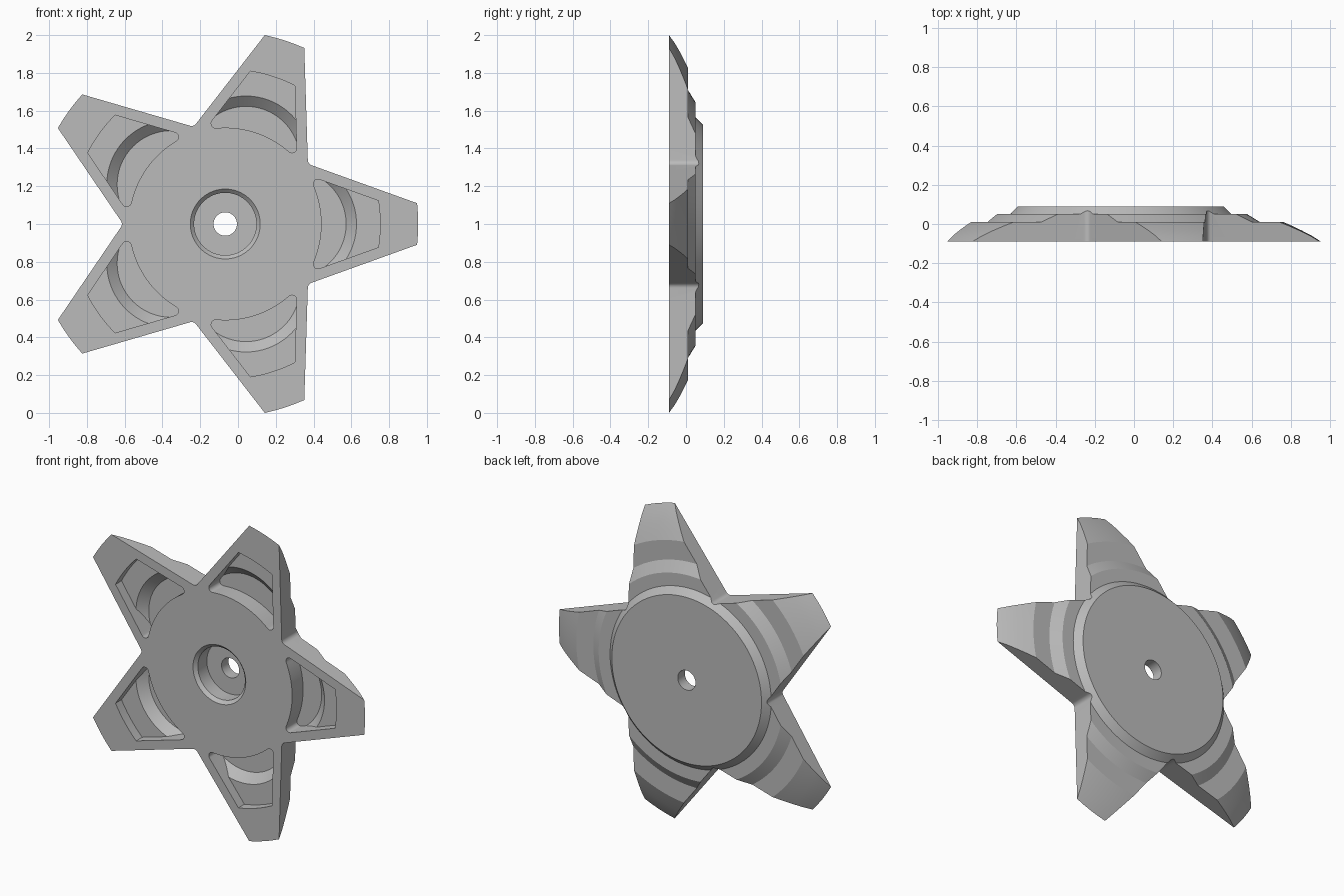
import bpy, bmesh
from math import sin, cos, tan, atan, atan2, sqrt, radians, pi
from mathutils import Vector

if "Cube" in bpy.data.objects:
    bpy.data.objects.remove(bpy.data.objects["Cube"])

CX, CZ = -0.0675, 1.0      # hub axis, which runs along y
ARMS = 5
STEP = 2 * pi / ARMS
TAPER = 0.36               # arm edges narrow by this slope
LEAN = atan(TAPER)


def finish(name, bm):
    bmesh.ops.recalc_face_normals(bm, faces=bm.faces)
    mesh = bpy.data.meshes.new(name)
    bm.to_mesh(mesh)
    bm.free()
    obj = bpy.data.objects.new(name, mesh)
    bpy.context.collection.objects.link(obj)
    return obj


def world(u, v, angle, y):
    """Point at u along and v across an arm pointing at the angle."""
    return Vector((CX + u * cos(angle) - v * sin(angle), y,
                   CZ + u * sin(angle) + v * cos(angle)))


def prism(name, outline, angle=0, y0=-0.3, y1=0.3):
    bm = bmesh.new()
    face = bm.faces.new([bm.verts.new(world(u, v, angle, y0)) for u, v in outline])
    top = bmesh.ops.extrude_face_region(bm, geom=[face])["geom"]
    bmesh.ops.translate(bm, vec=(0, y1 - y0, 0),
                        verts=[g for g in top if isinstance(g, bmesh.types.BMVert)])
    return finish(name, bm)


def lathe(name, profile, offset=0, angle=0, steps=120):
    """Revolve (radius, y) points round an axis set off along an arm."""
    bm = bmesh.new()
    centre = world(offset, 0, angle, 0)
    verts = [bm.verts.new(centre + Vector((r, y, 0))) for r, y in profile]
    edges = [bm.edges.new(pair) for pair in zip(verts, verts[1:])]
    bmesh.ops.spin(bm, geom=verts + edges, cent=centre, axis=(0, 1, 0),
                   angle=2 * pi, steps=steps)
    bmesh.ops.remove_doubles(bm, verts=bm.verts, dist=1e-5)
    return finish(name, bm)


def boolean(obj, tool, operation):
    mod = obj.modifiers.new("cut", "BOOLEAN")
    mod.operation, mod.object, mod.solver = operation, tool, "EXACT"
    bpy.context.view_layer.update()
    graph = bpy.context.evaluated_depsgraph_get()
    mesh = bpy.data.meshes.new_from_object(obj.evaluated_get(graph))
    obj.modifiers.clear()
    obj.data = mesh
    bpy.data.objects.remove(tool)


def arc(cu, cv, r, a0, a1, n):
    return [(cu + r * cos(a0 + (a1 - a0) * i / n), cv + r * sin(a0 + (a1 - a0) * i / n))
            for i in range(n + 1)]


# Star outline: tapered arms with filleted valleys
def edge_half_width(u):
    return 0.11 + TAPER * (1.0155 - u)


half = STEP / 2
valley_u = edge_half_width(0) / (TAPER + tan(half))
fillet = 0.03
fillet_dist = valley_u / cos(half) + fillet / sin(half + LEAN)
sweep = pi / 2 - half - LEAN
star = []
for k in range(ARMS):
    a = k * STEP
    for side in (-1, 1):
        u, v = 1.1, side * edge_half_width(1.1)
        star.append((u * cos(a) - v * sin(a), u * sin(a) + v * cos(a)))
    b = a + half
    star += arc(fillet_dist * cos(b), fillet_dist * sin(b), fillet,
                b + pi + sweep, b + pi - sweep, 8)

# Stepped turned body trimmed to the star
body = lathe("star_wheel", [(0, -0.09), (1.0215, -0.09), (0.975, -0.06), (0.925, -0.034),
                            (0.875, -0.01), (0.83, 0.01), (0.71, 0.01), (0.645, 0.05),
                            (0.565, 0.05), (0.525, 0.09), (0, 0.09)])
boolean(body, prism("star_cutter", star), "INTERSECT")

# Counterbored centre hole with a chamfered rim
boolean(body, lathe("bore_cutter", [(0, -0.2), (0.205, -0.2), (0.205, -0.11), (0.165, -0.07),
                                    (0.165, 0.02), (0.062, 0.02), (0.062, 0.2), (0, 0.2)]),
        "DIFFERENCE")

# Pocket outline: hub arc, rounded corners, tapered sides, outer arc
R_IN, R_OUT, ROUND = 0.51, 0.82, 0.025
side0 = 0.12 + TAPER * R_OUT


def meet(radius, height):
    """Where the side line crosses a circle round the hub."""
    qa, qb, qc = 1 + TAPER ** 2, -2 * TAPER * height, height ** 2 - radius ** 2
    u = (-qb + sqrt(qb * qb - 4 * qa * qc)) / (2 * qa)
    return u, height - TAPER * u


ou, ov = meet(R_OUT, side0)
fu, fv = meet(R_IN + ROUND, side0 - ROUND / cos(LEAN))
turn = atan2(fv, fu)
upper = arc(0, 0, R_OUT, 0, atan2(ov, ou), 5)
upper += arc(fu, fv, ROUND, pi / 2 - LEAN, pi + turn, 10)
upper += arc(0, 0, R_IN, turn, 0, 10)[1:]
pocket = upper + [(u, -v) for u, v in upper[-2:0:-1]]

# One stepped pocket in the front of each arm
for k in range(ARMS):
    cutter = lathe("pocket_cutter", [(0, -0.2), (0.9, -0.2), (0.9, -0.03), (0.34, -0.03),
                                     (0.285, 0.02), (0, 0.02)], 0.355, k * STEP, 96)
    boolean(cutter, prism("pocket_outline", pocket, k * STEP), "INTERSECT")
    boolean(body, cutter, "DIFFERENCE")

# Single grey metal
grey = bpy.data.materials.new("plain_grey")
grey.use_nodes = True
colour = (0.5, 0.5, 0.5, 1)
grey.diffuse_color = colour
grey.node_tree.nodes["Principled BSDF"].inputs["Base Color"].default_value = colour
body.data.materials.clear()
body.data.materials.append(grey)

bpy.ops.object.select_all(action="DESELECT")
body.select_set(True)
bpy.context.view_layer.objects.active = body
bpy.ops.object.shade_smooth_by_angle(angle=radians(20))
